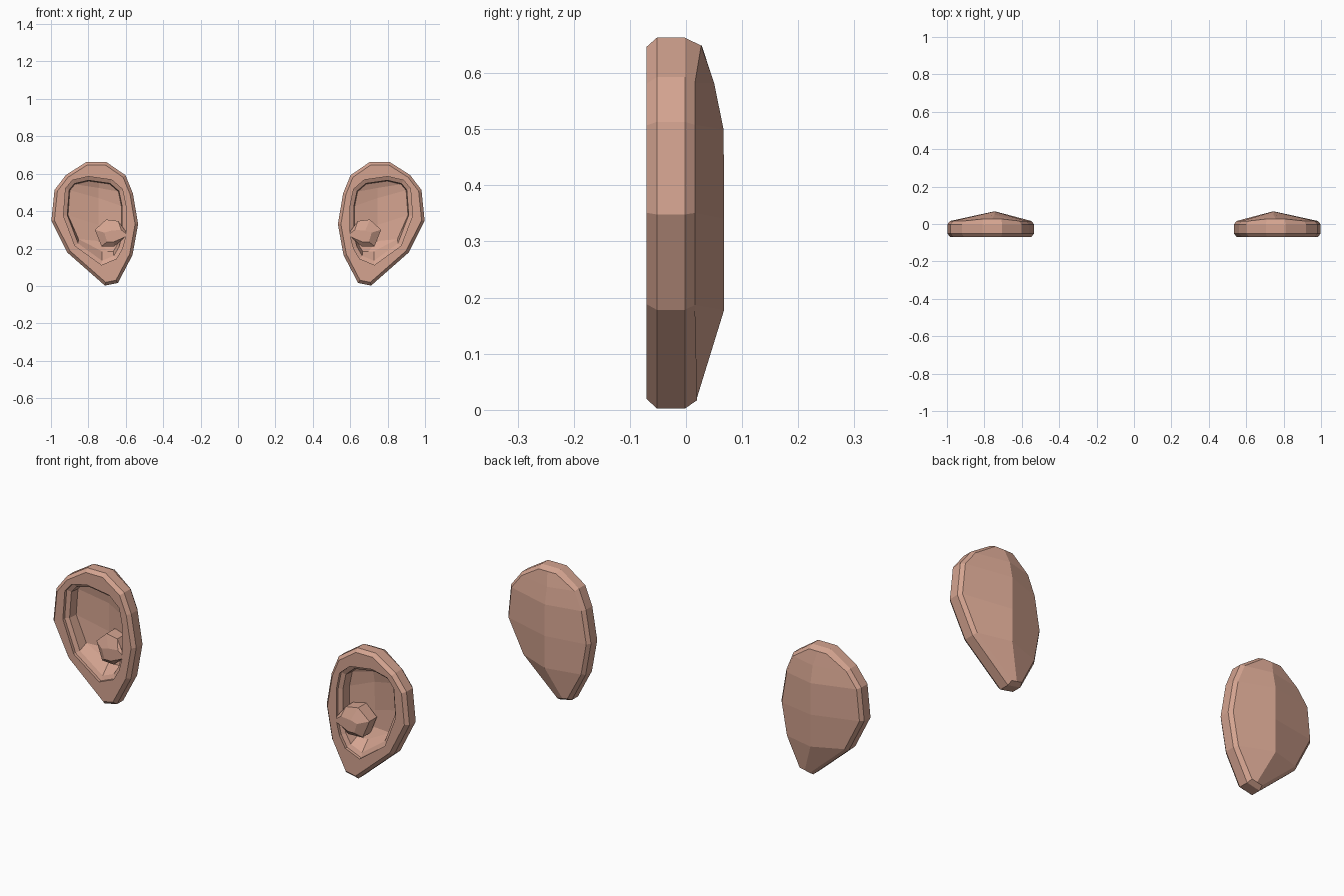
import bpy, bmesh
from mathutils import Vector

if "Cube" in bpy.data.objects:
    bpy.data.objects.remove(bpy.data.objects["Cube"])

skin = bpy.data.materials.new("skin")
skin.diffuse_color = (0.66, 0.37, 0.28, 1)
skin.use_nodes = True
skin.node_tree.nodes["Principled BSDF"].inputs["Base Color"].default_value = skin.diffuse_color

# Front outlines of the right-hand ear (x, z), both starting at the top, anticlockwise
OUTER = [(.81, .663), (.705, .663), (.602, .592), (.562, .495), (.534, .33), (.564, .165),
         (.642, .016), (.712, .002), (.912, .178), (.998, .348), (.981, .513), (.92, .593)]
HOLE = [(.80, .585), (.675, .567), (.618, .517), (.60, .43), (.60, .27), (.618, .20),
        (.65, .145), (.73, .112), (.872, .215), (.933, .375), (.922, .521), (.885, .565)]
TRAGUS = [(.595, .27), (.64, .347), (.705, .355), (.765, .30), (.73, .212), (.66, .212)]
# Vertices facing each other across the ear, top to bottom
PAIRS = [(0, 1), (11, 2), (10, 3), (9, 4), (8, 5), (7, 6)]


def inset(pts, d):
    """Move a closed outline inwards by d."""
    out = []
    n = len(pts)
    for i in range(n):
        a, b, c = (Vector(pts[(i + k) % n]) for k in (-1, 0, 1))
        n1 = Vector((-(b - a).y, (b - a).x)).normalized()
        n2 = Vector((-(c - b).y, (c - b).x)).normalized()
        m = n1 + n2
        out.append(b + m * (2 * d / m.length_squared))
    return out


def ring(bm, pts, y):
    ys = y if isinstance(y, list) else [y] * len(pts)
    return [bm.verts.new((p[0], yy, p[1])) for p, yy in zip(pts, ys)]


def bridge(bm, a, b):
    n = len(a)
    for i in range(n):
        j = (i + 1) % n
        bm.faces.new((a[i], a[j], b[j], b[i]))


def ridge_cap(bm, r, depths):
    """Close a 12-sided ring with a bulged surface along a vertical ridge."""
    mids = []
    for (p, q), y in zip(PAIRS, depths):
        m = (r[p].co + r[q].co) / 2
        x = .745 if 0 < len(mids) < 5 else m.x
        mids.append(bm.verts.new((x, y, m.z)))
    for k in range(5):
        for s in (0, 1):
            a, b = r[PAIRS[k][s]], r[PAIRS[k + 1][s]]
            bm.faces.new((a, b, mids[k + 1], mids[k]))
    for k in (0, 5):
        bm.faces.new((r[PAIRS[k][0]], r[PAIRS[k][1]], mids[k]))


def finish(bm, name):
    bmesh.ops.recalc_face_normals(bm, faces=bm.faces)
    me = bpy.data.meshes.new(name)
    bm.to_mesh(me)
    bm.free()
    ob = bpy.data.objects.new(name, me)
    me.materials.append(skin)
    bpy.context.collection.objects.link(ob)
    # Mirrored twin on the other side of x = 0
    ob.modifiers.new("mirror", 'MIRROR').use_mirror_merge = False


# Ear shell: bowl floor, stepped rim, outer band, bulged back
bm = bmesh.new()
floor_pts = [(x, z + (.045 if z < .16 else .02 if z < .25 else 0)) for x, z in inset(HOLE, .024)]
back_y = [.027, .027] + [.016] * 4 + [.02, .02] + [.016] * 4
rings = [ring(bm, floor_pts, .002),
         ring(bm, inset(HOLE, .02), -.045),
         ring(bm, HOLE, -.055),
         ring(bm, HOLE, -.07),
         ring(bm, inset(OUTER, .016), -.07),
         ring(bm, OUTER, -.052),
         ring(bm, OUTER, -.002),
         ring(bm, inset(OUTER, .014), back_y)]
for a, b in zip(rings, rings[1:]):
    bridge(bm, a, b)
ridge_cap(bm, rings[0], [.004, .02, .03, .032, .03, .004])
ridge_cap(bm, rings[-1], [.028, .05, .067, .068, .068, .02])
finish(bm, "ear_shell")

# Tragus: faceted nub reaching from the inner rim into the bowl
bm = bmesh.new()
tip = [(.585, .27), (.625, .30), (.68, .295), (.715, .285), (.70, .235), (.665, .235)]
a = ring(bm, TRAGUS, .02)
b = ring(bm, TRAGUS, [-.068, -.052, -.045, -.04, -.045, -.052])
c = ring(bm, tip, -.0695)
bridge(bm, a, b)
bridge(bm, b, c)
bm.faces.new(a)
bm.faces.new(c)
finish(bm, "tragus")
